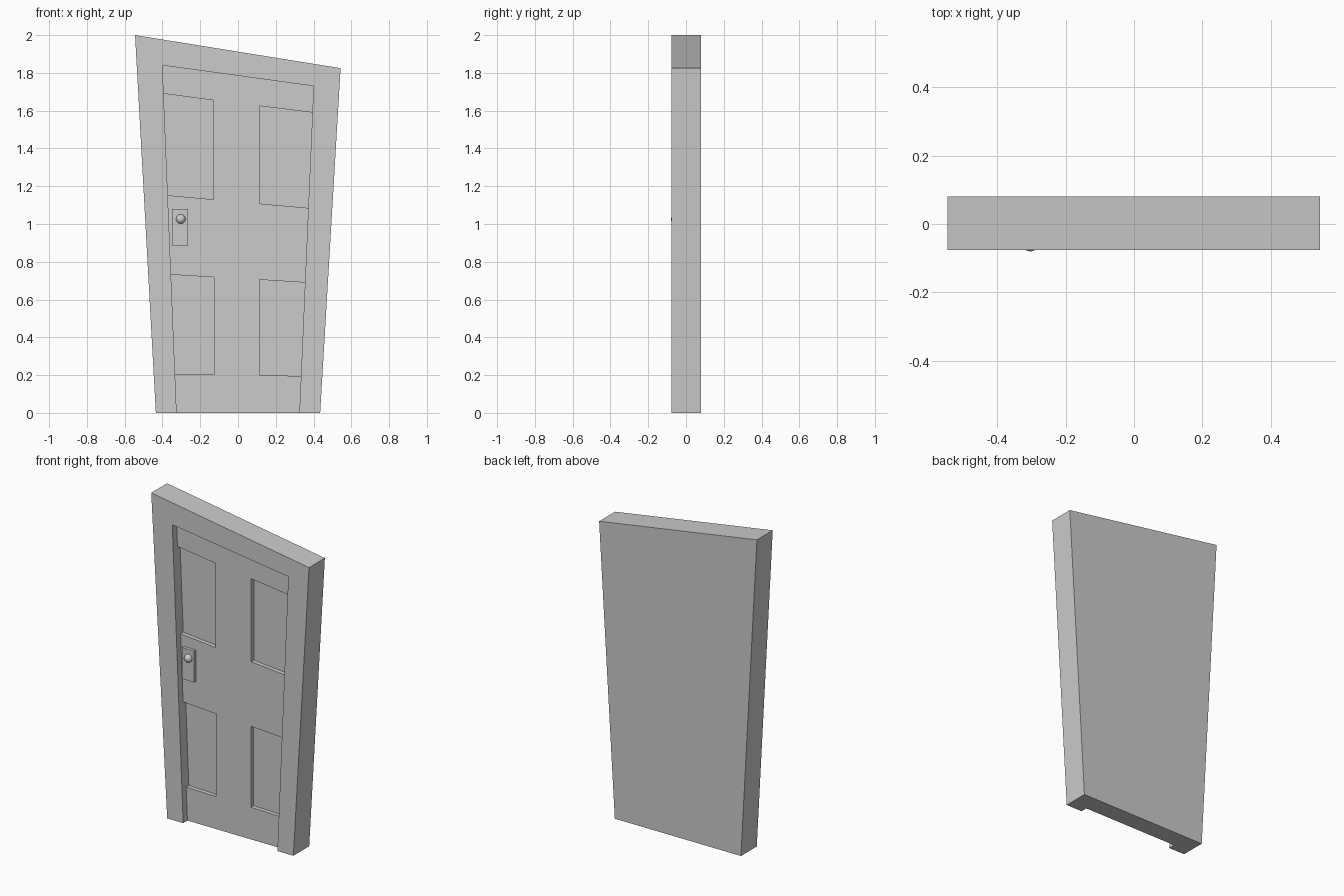
import bpy, bmesh

if "Cube" in bpy.data.objects:
    bpy.data.objects.remove(bpy.data.objects["Cube"])

FRONT, LEAF, PANEL, BACK = -0.076, -0.034, -0.008, 0.08


def prism(name, outline, y0, y1):
    """Extrude an (x, z) outline from y0 to y1."""
    bm = bmesh.new()
    face = bm.faces.new([bm.verts.new((x, y0, z)) for x, z in outline])
    ext = bmesh.ops.extrude_face_region(bm, geom=[face], use_keep_orig=True)
    for v in ext["geom"]:
        if isinstance(v, bmesh.types.BMVert):
            v.co.y = y1
    bmesh.ops.recalc_face_normals(bm, faces=bm.faces)
    me = bpy.data.meshes.new(name)
    bm.to_mesh(me)
    bm.free()
    ob = bpy.data.objects.new(name, me)
    bpy.context.collection.objects.link(ob)
    return ob


def left(z):
    return (-0.325 - 0.075 * z / 1.84, z)


def right(z):
    return (0.325 + 0.075 * z / 1.73, z)


# Crooked, flaring frame with a solid back
frame = prism("door_frame", [(-0.435, 0), (0.435, 0), (0.543, 1.825), (-0.545, 2.0)], FRONT, BACK)

# Door opening cut into the front of the frame
cutter = prism("opening_cutter", [left(-0.1), right(-0.1), right(1.73), left(1.84)], -0.2, PANEL)
cutter.hide_render = True
cutter.hide_viewport = True
cut = frame.modifiers.new("opening", 'BOOLEAN')
cut.operation = 'DIFFERENCE'
cut.solver = 'EXACT'
cut.object = cutter

# Raised rails and centre stile; the gaps are the four sunken panels
rails = [left(0), right(0)]
for x, lo_edge, lo_in, hi_in, hi_edge in ((0.113, 0.195, 0.2, 0.705, 0.69),
                                          (0.115, 1.085, 1.108, 1.625, 1.59)):
    rails += [right(lo_edge), (x, lo_in), (x, hi_in), right(hi_edge)]
rails += [right(1.73), left(1.84)]
for x, hi_edge, hi_in, lo_in, lo_edge in ((-0.13, 1.69, 1.655, 1.13, 1.152),
                                          (-0.128, 0.732, 0.718, 0.202, 0.207)):
    rails += [left(hi_edge), (x, hi_in), (x, lo_in), left(lo_edge)]
prism("door_rails", rails, LEAF, PANEL)

# Lock plate
prism("lock_plate", [(-0.35, 0.885), (-0.265, 0.885), (-0.265, 1.08), (-0.35, 1.08)], LEAF - 0.02, LEAF)

# Round knob
bpy.ops.mesh.primitive_uv_sphere_add(segments=24, ring_count=12, radius=0.025,
                                     location=(-0.303, -0.055, 1.026))
knob = bpy.context.object
knob.name = "door_knob"
bpy.ops.object.shade_smooth()
